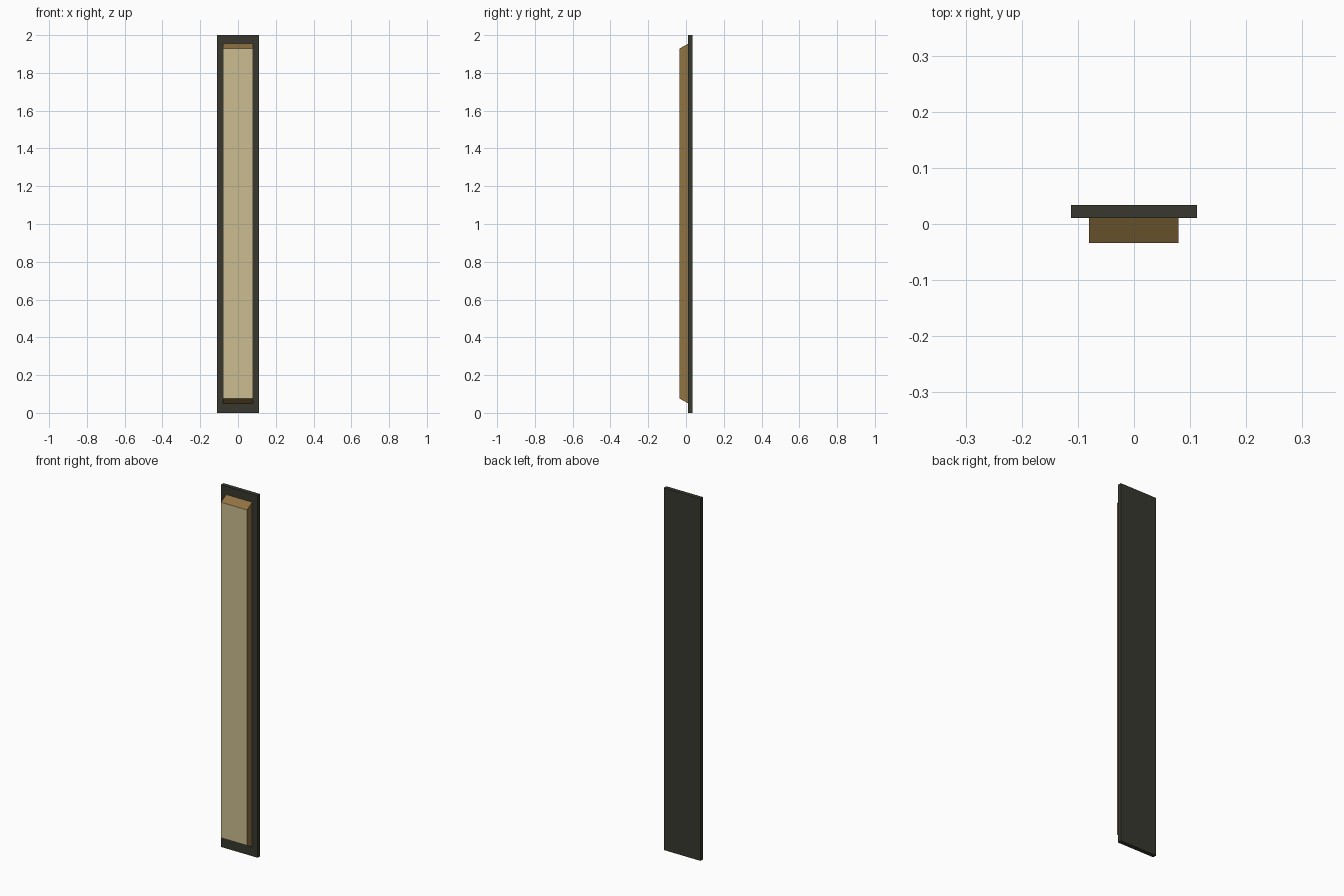
import bpy, bmesh

if "Cube" in bpy.data.objects:
    bpy.data.objects.remove(bpy.data.objects["Cube"])


def material(name, rgb):
    m = bpy.data.materials.new(name)
    m.diffuse_color = (*rgb, 1.0)
    m.use_nodes = True
    m.node_tree.nodes["Principled BSDF"].inputs["Base Color"].default_value = m.diffuse_color
    return m


charcoal = material("charcoal", (0.040, 0.040, 0.030))
cream = material("warm cream", (0.60, 0.51, 0.28))
brown = material("amber brown", (0.28, 0.17, 0.055))


def slab(name, x0, x1, y0, y1, z0, z1, mats, front_inset=0.0):
    """Box whose front (-y) face may be shortened at top and bottom."""
    bm = bmesh.new()
    bmesh.ops.create_cube(bm, size=1.0)
    for v in bm.verts:
        front = v.co.y < 0
        inset = front_inset if front else 0.0
        v.co.x = x1 if v.co.x > 0 else x0
        v.co.z = z1 - inset if v.co.z > 0 else z0 + inset
        v.co.y = y0 if front else y1
    bm.normal_update()
    # front face takes the second material when there is one
    for f in bm.faces:
        f.material_index = 1 if len(mats) > 1 and f.normal.y < -0.9 else 0
    me = bpy.data.meshes.new(name)
    bm.to_mesh(me)
    bm.free()
    for m in mats:
        me.materials.append(m)
    ob = bpy.data.objects.new(name, me)
    bpy.context.collection.objects.link(ob)
    return ob


# dark mounting plate
slab("back_plate", -0.112, 0.112, 0.011, 0.034, 0.0, 2.0, [charcoal])

# raised light panel with bevelled ends and brown sides
slab("light_panel", -0.08, 0.079, -0.034, 0.012, 0.05, 1.955,
     [brown, cream], front_inset=0.026)
